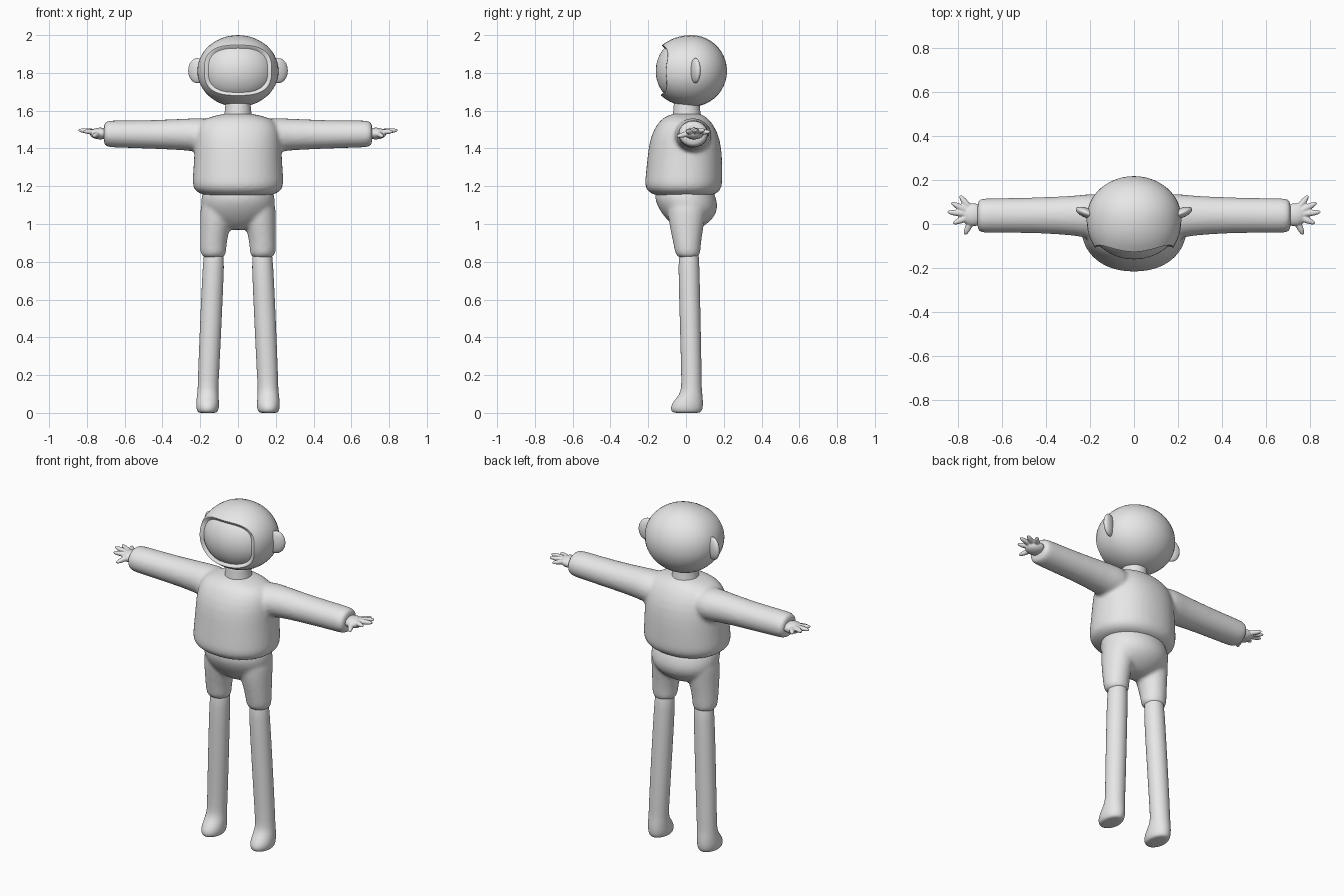
import bpy, bmesh, math
from mathutils import Vector, Matrix

if "Cube" in bpy.data.objects:
    bpy.data.objects.remove(bpy.data.objects["Cube"])

grey = bpy.data.materials.new("plain grey")
grey.diffuse_color = (0.8, 0.8, 0.8, 1)
grey.use_nodes = True
grey.node_tree.nodes["Principled BSDF"].inputs["Base Color"].default_value = grey.diffuse_color


def finish(name, bm, subdiv=1, voxel=0, smooth=0, sharp=60):
    """Turn a bmesh into a smooth-shaded object; voxel > 0 fuses its parts."""
    bmesh.ops.recalc_face_normals(bm, faces=bm.faces)
    me = bpy.data.meshes.new(name)
    bm.to_mesh(me)
    bm.free()
    me.materials.append(grey)
    ob = bpy.data.objects.new(name, me)
    bpy.context.collection.objects.link(ob)
    bpy.ops.object.select_all(action='DESELECT')
    ob.select_set(True)
    bpy.context.view_layer.objects.active = ob
    if voxel:
        me.shade_smooth()
    else:
        bpy.ops.object.shade_smooth_by_angle(angle=math.radians(sharp))
    if subdiv:
        m = ob.modifiers.new("round", 'SUBSURF')
        m.levels = m.render_levels = subdiv
    if voxel:
        m = ob.modifiers.new("fuse", 'REMESH')
        m.mode = 'VOXEL'
        m.voxel_size = voxel
        m.use_smooth_shade = True
        m = ob.modifiers.new("soften", 'SMOOTH')
        m.factor = 0.5
        m.iterations = smooth
    return ob


def loft(bm, rings, along='z', n=32, power=1.0, side=1):
    """Rings are (position, centre a, radius a, low b, high b)."""
    loops = []
    for p, ca, ra, b0, b1 in rings:
        loop = []
        for i in range(n):
            t = 2 * math.pi * i / n
            c, s = math.cos(t), math.sin(t)
            a = ca + ra * math.copysign(abs(c) ** power, c)
            b = (b0 + b1) / 2 + (b1 - b0) / 2 * math.copysign(abs(s) ** power, s)
            co = (a * side, b, p) if along == 'z' else (p * side, a, b)
            loop.append(bm.verts.new(co))
        loops.append(loop)
    for l0, l1 in zip(loops, loops[1:]):
        for i in range(n):
            j = (i + 1) % n
            bm.faces.new((l0[i], l0[j], l1[j], l1[i]))
    bm.faces.new(loops[0])
    bm.faces.new(loops[-1])


def blob(bm, centre, radii, rot=Matrix()):
    m = Matrix.Translation(centre) @ rot.to_4x4() @ Matrix.Diagonal((*radii, 1))
    bmesh.ops.create_uvsphere(bm, u_segments=24, v_segments=16, radius=1, matrix=m)


# Head: rings spread from the face centre, with a raised lip around the face
bm = bmesh.new()
N = 64
C, R = Vector((0, 0.027, 1.81)), Vector((0.215, 0.19, 0.19))
steps = [(k / 8, 0.985) for k in range(1, 8)] + [(0.985, 0.98), (1.0, 1.0), (1.0, 1.07), (1.02, 1.085)]
lip = len(steps)
loops = []
for k in range(lip + 16):
    loop = []
    for i in range(N):
        t = 2 * math.pi * i / N
        c, s = math.cos(t), math.sin(t)
        # rounded-rectangle face opening, in unit-sphere coordinates
        x = 0.172 * math.copysign(abs(c) ** 0.72, c) / R.x
        z = (0.128 * math.copysign(abs(s) ** 0.72, s) + 0.004) / R.z
        phi, edge = math.atan2(z, x), math.asin(min(0.95, math.hypot(x, z) / 1.06))
        if k < lip:
            th, r = steps[k][0] * edge, steps[k][1]
        else:
            f = (k - lip + 1) / 17
            th = edge * 1.02 + (math.pi - edge * 1.02) * f
            r = 1 + 0.085 * max(0, 1 - f / 0.3) ** 1.6
        d = Vector((math.sin(th) * math.cos(phi), -math.cos(th), math.sin(th) * math.sin(phi)))
        loop.append(bm.verts.new(C + Vector((d.x * R.x, d.y * R.y, d.z * R.z)) * r))
    loops.append(loop)
for l0, l1 in zip(loops, loops[1:]):
    for i in range(N):
        j = (i + 1) % N
        bm.faces.new((l0[i], l0[j], l1[j], l1[i]))
for loop, r, sgn in ((loops[0], 0.985, -1), (loops[-1], 1, 1)):
    tip = bm.verts.new(C + Vector((0, sgn * R.y * r, 0)))
    for i in range(N):
        bm.faces.new((loop[i], loop[(i + 1) % N], tip))
finish("head", bm, 0, sharp=50)

# Ears: flattened discs angled back
for side, label in ((1, "left"), (-1, "right")):
    bm = bmesh.new()
    blob(bm, (side * 0.215, 0.05, 1.812), (0.052, 0.022, 0.066),
         Matrix.Rotation(side * math.radians(22), 3, 'Z'))
    finish(label + "_ear", bm, 0)

# Neck
bm = bmesh.new()
loft(bm, [(1.54, 0, 0.085, -0.08, 0.09), (1.58, 0, 0.073, -0.07, 0.078),
          (1.62, 0, 0.066, -0.065, 0.072), (1.68, 0, 0.07, -0.065, 0.075)])
finish("neck", bm)

# Sweater: rounded torso fused with both sleeves
bm = bmesh.new()
loft(bm, [(1.588, 0, 0.05, -0.05, 0.06), (1.58, 0, 0.09, -0.08, 0.085),
          (1.562, 0, 0.175, -0.125, 0.115), (1.52, 0, 0.215, -0.16, 0.15),
          (1.45, 0, 0.23, -0.193, 0.182), (1.35, 0, 0.233, -0.205, 0.193),
          (1.25, 0, 0.24, -0.215, 0.193), (1.20, 0, 0.243, -0.22, 0.193),
          (1.17, 0, 0.222, -0.20, 0.175), (1.15, 0, 0.18, -0.165, 0.145),
          (1.148, 0, 0.1, -0.1, 0.08)], power=0.92)
for side in (1, -1):
    loft(bm, [(0.10, 0.035, 0.09, 1.39, 1.55), (0.19, 0.035, 0.105, 1.375, 1.562),
              (0.26, 0.038, 0.09, 1.39, 1.559), (0.45, 0.04, 0.08, 1.398, 1.549),
              (0.66, 0.038, 0.079, 1.405, 1.549), (0.695, 0.038, 0.078, 1.407, 1.547),
              (0.71, 0.038, 0.066, 1.42, 1.535), (0.71, 0.038, 0.03, 1.45, 1.50)],
         along='x', side=side)
finish("sweater", bm, 1, 0.011, 6)

# Shorts: hips fused with both thigh sleeves
bm = bmesh.new()
loft(bm, [(1.22, 0, 0.17, -0.15, 0.13), (1.15, 0, 0.195, -0.17, 0.155),
          (1.10, 0, 0.198, -0.155, 0.17), (1.05, 0, 0.185, -0.125, 0.16),
          (1.005, 0, 0.14, -0.085, 0.12), (0.975, 0, 0.075, -0.045, 0.07),
          (0.968, 0, 0.03, -0.02, 0.04)])
for side in (1, -1):
    loft(bm, [(1.14, 0.1, 0.09, -0.1, 0.11), (1.08, 0.11, 0.09, -0.1, 0.11),
              (1.0, 0.12, 0.081, -0.09, 0.095), (0.9, 0.131, 0.07, -0.067, 0.079),
              (0.85, 0.131, 0.069, -0.06, 0.077), (0.825, 0.13, 0.061, -0.047, 0.07),
              (0.82, 0.13, 0.03, -0.02, 0.04)], side=side)
finish("shorts", bm, 1, 0.011, 5)

for side, label in ((1, "left"), (-1, "right")):
    # Leg running down into a stubby foot
    bm = bmesh.new()
    loft(bm, [(0.9, 0.126, 0.05, -0.035, 0.065), (0.8, 0.129, 0.057, -0.042, 0.071),
              (0.5, 0.143, 0.057, -0.033, 0.077), (0.2, 0.156, 0.056, -0.025, 0.083),
              (0.13, 0.159, 0.054, -0.024, 0.083), (0.095, 0.16, 0.057, -0.036, 0.087),
              (0.062, 0.161, 0.06, -0.066, 0.09), (0.03, 0.161, 0.061, -0.083, 0.09),
              (0.008, 0.161, 0.055, -0.077, 0.083), (0.0, 0.161, 0.046, -0.066, 0.072),
              (0.0, 0.161, 0.02, -0.03, 0.035)], side=side)
    finish(label + "_leg", bm)

    # Hand: palm with five spread fingers
    bm = bmesh.new()
    blob(bm, (side * 0.73, 0.042, 1.479), (0.055, 0.052, 0.031))
    for x, y, z in ((0.79, 0.13, 1.488), (0.83, 0.098, 1.497), (0.848, 0.055, 1.497),
                    (0.822, 0.002, 1.49), (0.768, -0.05, 1.463)):
        base, tip = Vector((side * 0.725, 0.042, 1.485)), Vector((side * x, y, z))
        d = tip - base
        blob(bm, (base + tip) / 2, (0.015, 0.014, d.length / 2),
             d.to_track_quat('Z', 'Y').to_matrix())
    finish(label + "_hand", bm, 0, 0.004, 2)
